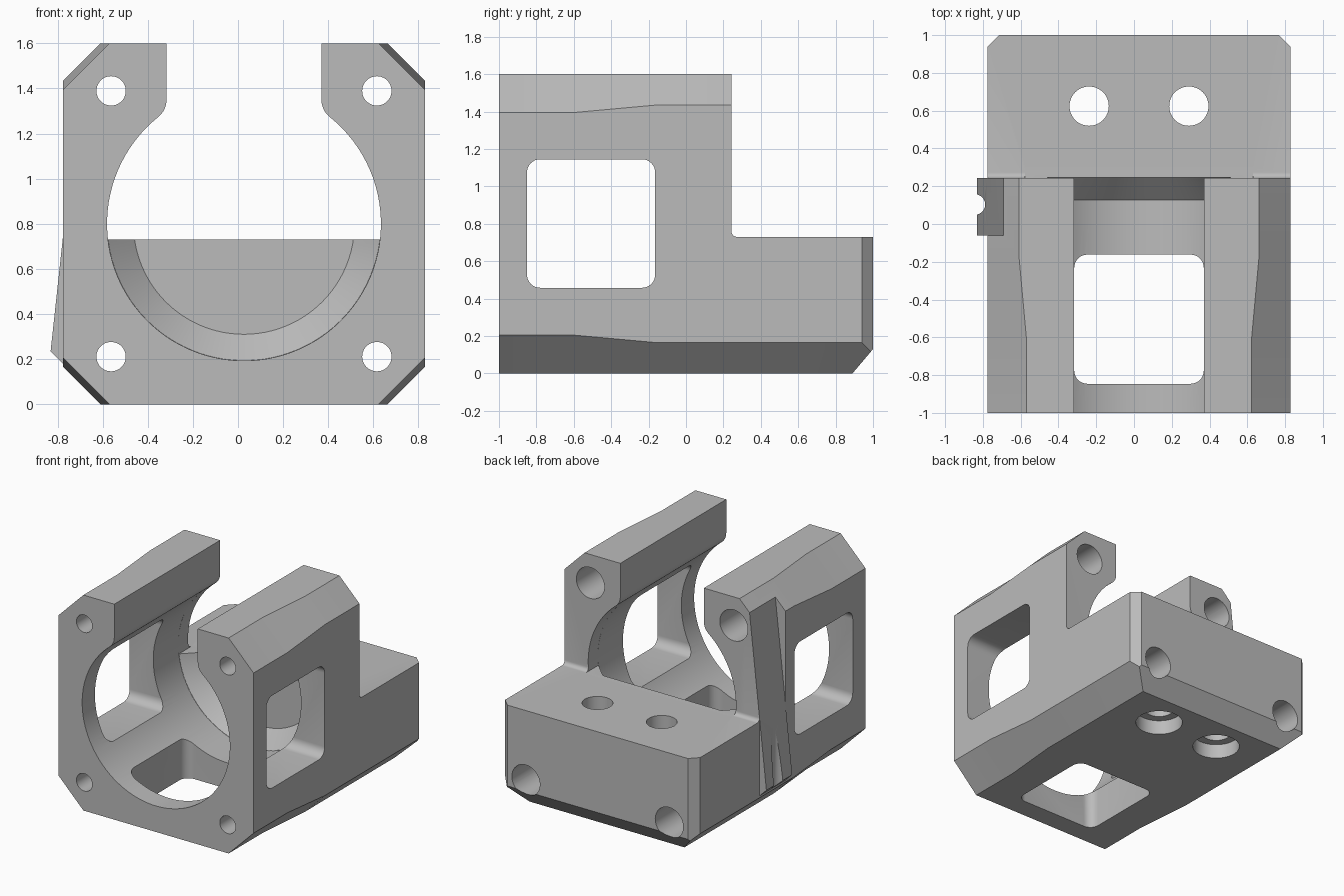
import bpy, bmesh
from math import sin, cos, pi, radians, atan2, sqrt
from mathutils import Vector, Matrix

if "Cube" in bpy.data.objects:
    bpy.data.objects.remove(bpy.data.objects["Cube"])

CX, CZ, HALF = 0.0265, 0.8, 0.8015     # bore axis and half width of the square body
BORE, SLOT, FILLET = 0.607, 0.343, 0.1
STEP_Y, STEP_Z = 0.243, 0.73           # where the tall part steps down to the rear block

grey = bpy.data.materials.new("light_grey")
grey.use_nodes = True
grey.diffuse_color = (0.5, 0.5, 0.5, 1)
grey.node_tree.nodes["Principled BSDF"].inputs["Base Color"].default_value = (0.5, 0.5, 0.5, 1)


def loft(name, rings):
    """Closed solid through matching rings of points."""
    bm = bmesh.new()
    loops = [[bm.verts.new(p) for p in ring] for ring in rings]
    n = len(loops[0])
    for a, b in zip(loops, loops[1:]):
        for i in range(n):
            bm.faces.new((a[i], a[(i + 1) % n], b[(i + 1) % n], b[i]))
    bm.faces.new(loops[0])
    bm.faces.new(loops[-1])
    bmesh.ops.recalc_face_normals(bm, faces=bm.faces)
    mesh = bpy.data.meshes.new(name)
    bm.to_mesh(mesh)
    bm.free()
    mesh.materials.append(grey)
    obj = bpy.data.objects.new(name, mesh)
    bpy.context.collection.objects.link(obj)
    return obj


def place(axis, u, v, d):
    """Profile point (u, v) at depth d along an axis."""
    return {"x": (d, u, v), "y": (u, d, v), "z": (u, v, d)}[axis]


def prism(name, axis, profile, start, end):
    return loft(name, [[place(axis, u, v, d) for u, v in profile] for d in (start, end)])


def arc(cu, cv, r, a0, a1, steps):
    return [(cu + r * cos(a0 + (a1 - a0) * i / steps), cv + r * sin(a0 + (a1 - a0) * i / steps))
            for i in range(steps + 1)]


def circle(u, v, r, steps=48):
    return arc(u, v, r, 0, 2 * pi, steps)[:-1]


def rounded(u0, u1, v0, v1, r=0.07):
    corners = [(u1 - r, v1 - r), (u0 + r, v1 - r), (u0 + r, v0 + r), (u1 - r, v0 + r)]
    return [p for k, (u, v) in enumerate(corners) for p in arc(u, v, r, k * pi / 2, (k + 1) * pi / 2, 8)]


def box(name, x0, x1, y0, y1, z0, z1):
    return prism(name, "z", [(x0, y0), (x1, y0), (x1, y1), (x0, y1)], z0, z1)


def combine(target, other, operation="DIFFERENCE"):
    other.hide_render = True
    mod = target.modifiers.new(other.name, "BOOLEAN")
    mod.operation, mod.solver, mod.object = operation, "EXACT", other
    bpy.context.view_layer.objects.active = target
    bpy.ops.object.modifier_apply(modifier=mod.name)
    bpy.data.objects.remove(other)


def octagon(y, half, c):
    """Body cross-section with corner chamfers."""
    pts = [(half, c), (half, 1.6 - c), (half - c, 1.6), (c - half, 1.6),
           (-half, 1.6 - c), (-half, c), (c - half, 0), (half - c, 0)]
    return [(CX + x, y, z) for x, z in pts]


# Outer body: chamfers shrink towards the back, rear vertical edges bevelled
body = loft("motor_mount_body", [octagon(-1, HALF, 0.205), octagon(-0.6, HALF, 0.205),
                                 octagon(-0.16, HALF, 0.165), octagon(0.94, HALF, 0.165),
                                 octagon(1, HALF - 0.06, 0.105)])

# Step above the rear block, with a small inner fillet
step = arc(STEP_Y + 0.03, STEP_Z + 0.03, 0.03, pi, 1.5 * pi, 6)
combine(body, prism("step_cutter", "x", step + [(1.2, STEP_Z), (1.2, 1.8), (STEP_Y, 1.8)], -1, 1))

# Bevel along the bottom rear edge
combine(body, prism("rear_bevel_cutter", "x", [(0.89, 0), (1.11, 0.26), (1.11, -0.1), (0.8055, -0.1)], -1, 1))

# Sloped pad on the side: proud of the body low down, sunk into it higher up
slope = lambda z: -0.775 + 0.108 * (z - 0.75)
pad = [(slope(0.235), 0.235), (-0.772, 0.177), (-0.65, 0.4), (-0.65, 1.3), (slope(1.3), 1.3)]
combine(body, prism("side_pad", "y", pad, -0.06, STEP_Y), "UNION")
sunk = [(slope(0.75), 0.75), (-0.95, 0.75), (-0.95, 1.7), (slope(1.7), 1.7)]
combine(body, prism("pad_recess_cutter", "y", sunk, -0.06, STEP_Y + 0.02))
combine(body, prism("pad_groove_cutter", "z", circle(-0.842, 0.103, 0.054), 0.1, 0.9))

# Bore with open top slot and rounded lips
lip_x = SLOT + FILLET
lip_z = sqrt((BORE + FILLET) ** 2 - lip_x ** 2)
lip_angle = atan2(lip_z, lip_x)
right = arc(0, 0, BORE, -pi / 2, lip_angle, 40)
right += arc(lip_x, lip_z, FILLET, lip_angle + pi, pi, 8)[1:] + [(SLOT, 1)]
left = [(-x, z) for x, z in reversed(right)][:-1]
keyhole = [(CX + x, CZ + z) for x, z in right + left]
bore = prism("bore_cutter", "y", keyhole, -1.1, 0.3)
combine(bore, box("seat_block", -1, 1, 0.13, 0.5, -0.2, STEP_Z))
combine(body, bore)

# Conical seat at the end of the bore
combine(body, loft("seat_cutter", [[place("y", u, v, y) for u, v in circle(CX, CZ, r, 96)]
                                   for y, r in ((0.128, 0.608), (0.245, 0.49))]))

# Windows through both sides and the floor
combine(body, prism("side_window_cutter", "x", rounded(-0.85, -0.165, 0.458, 1.145), -1.1, 1.1))
combine(body, prism("floor_window_cutter", "z", rounded(CX - SLOT, CX + SLOT, -0.846, -0.162), -0.2, 0.6))

# Corner screw holes with head bores from the back
for sx in (-1, 1):
    for sz in (-1, 1):
        u, v = CX + sx * 0.589, CZ + sz * 0.589
        combine(body, prism("screw_cutter", "y", circle(u, v, 0.065), -1.1, 1.1))
        combine(body, prism("head_cutter", "y", circle(u, v, 0.115), -0.2, 1.1))

# Vertical bolt holes in the rear block, counterbored from below
for sx in (-1, 1):
    u = CX + sx * 0.264
    combine(body, prism("bolt_cutter", "z", circle(u, 0.624, 0.104), -0.1, 0.9))
    combine(body, prism("counterbore_cutter", "z", circle(u, 0.624, 0.165), -0.1, 0.11))

bpy.ops.object.select_all(action="DESELECT")
body.select_set(True)
bpy.context.view_layer.objects.active = body
bpy.ops.object.shade_smooth_by_angle(angle=radians(25))
